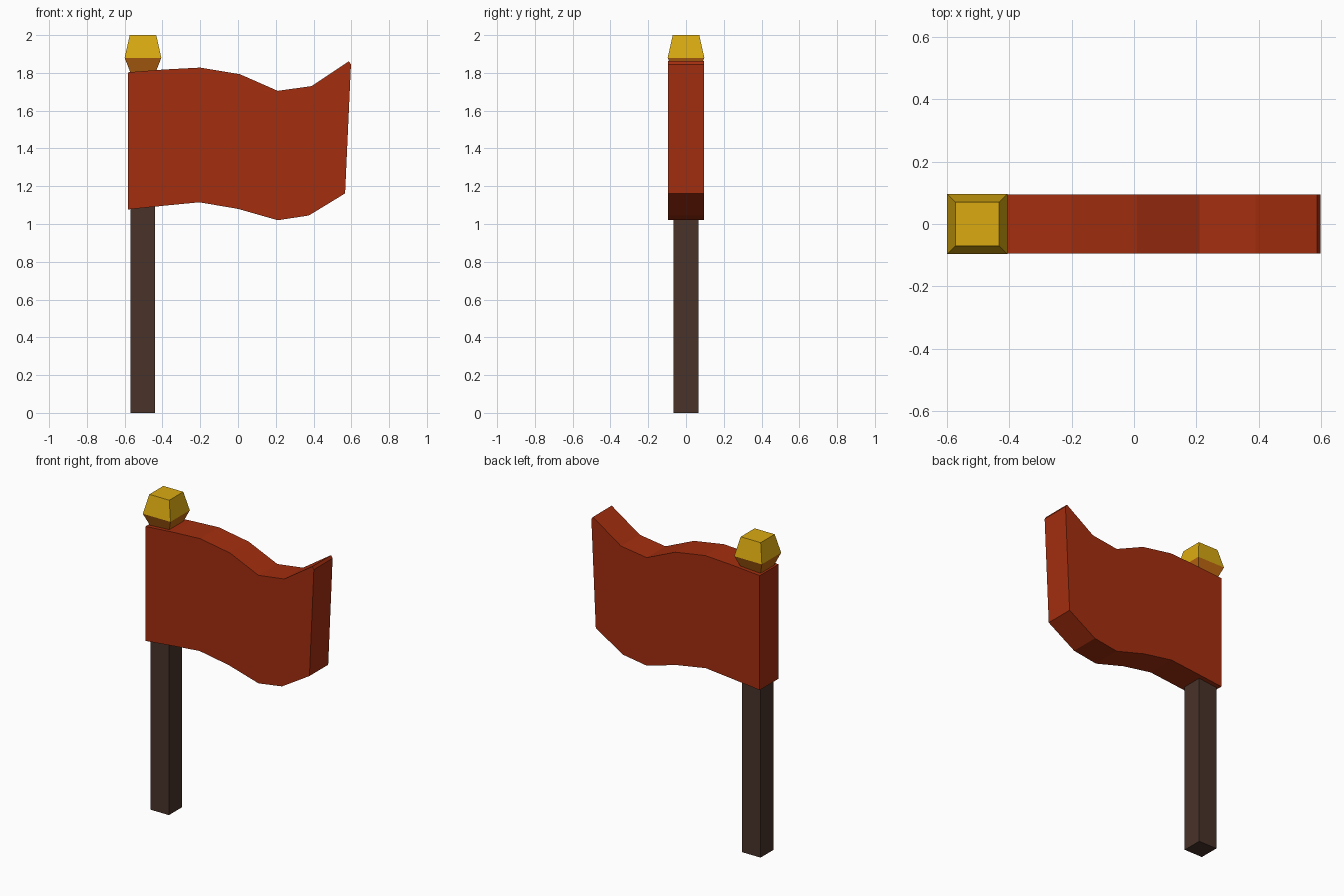
import bpy, bmesh

if "Cube" in bpy.data.objects:
    bpy.data.objects.remove(bpy.data.objects["Cube"])

def material(name, r, g, b):
    m = bpy.data.materials.new(name)
    lin = [((c / 255 + 0.055) / 1.055) ** 2.4 if c > 10 else c / 255 / 12.92 for c in (r, g, b)]
    m.diffuse_color = (*lin, 1)
    m.use_nodes = True
    m.node_tree.nodes["Principled BSDF"].inputs["Base Color"].default_value = m.diffuse_color
    return m

red = material("flag red", 163, 46, 15)
brown = material("dark wood", 72, 50, 41)
gold = material("gold", 218, 170, 17)
orange = material("dark gold", 194, 106, 18)

def add_object(name, bm, mats):
    bmesh.ops.recalc_face_normals(bm, faces=bm.faces)
    me = bpy.data.meshes.new(name)
    bm.to_mesh(me)
    bm.free()
    for m in mats:
        me.materials.append(m)
    ob = bpy.data.objects.new(name, me)
    bpy.context.collection.objects.link(ob)
    return ob

def square_stack(cx, rings):
    """Square cross-sections (half width, z) joined into a closed solid."""
    bm = bmesh.new()
    loops = [[bm.verts.new((cx + sx * h, sy * h, z))
              for sx, sy in ((-1, -1), (1, -1), (1, 1), (-1, 1))] for h, z in rings]
    for a, b in zip(loops, loops[1:]):
        for i in range(4):
            j = (i + 1) % 4
            bm.faces.new((a[i], a[j], b[j], b[i]))
    bm.faces.new(loops[0][::-1])
    bm.faces.new(loops[-1])
    return bm

# Pole
add_object("pole", square_stack(-0.504, [(0.065, 0), (0.065, 1.80)]), [brown])

# Finial: tapered block, darker below its widest ring
bm = square_stack(-0.503, [(0.062, 1.79), (0.097, 1.88), (0.07, 2.0)])
for f in bm.faces:
    f.material_index = 1 if f.calc_center_median().z < 1.88 else 0
add_object("finial", bm, [gold, orange])

# Flag: waving outline extruded along y
top = [(-0.583, 1.803), (-0.39, 1.818), (-0.2, 1.828), (0.01, 1.793), (0.21, 1.705),
       (0.39, 1.73), (0.587, 1.862), (0.598, 1.845)]
bottom = [(-0.583, 1.077), (-0.39, 1.097), (-0.205, 1.115), (0.0, 1.08), (0.21, 1.02),
          (0.375, 1.045), (0.567, 1.162)]
bm = bmesh.new()
face = bm.faces.new([bm.verts.new((x, -0.094, z)) for x, z in bottom + top[::-1]])
ext = bmesh.ops.extrude_face_region(bm, geom=[face])["geom"]
bmesh.ops.translate(bm, vec=(0, 0.188, 0),
                    verts=[v for v in ext if isinstance(v, bmesh.types.BMVert)])
add_object("flag", bm, [red])
